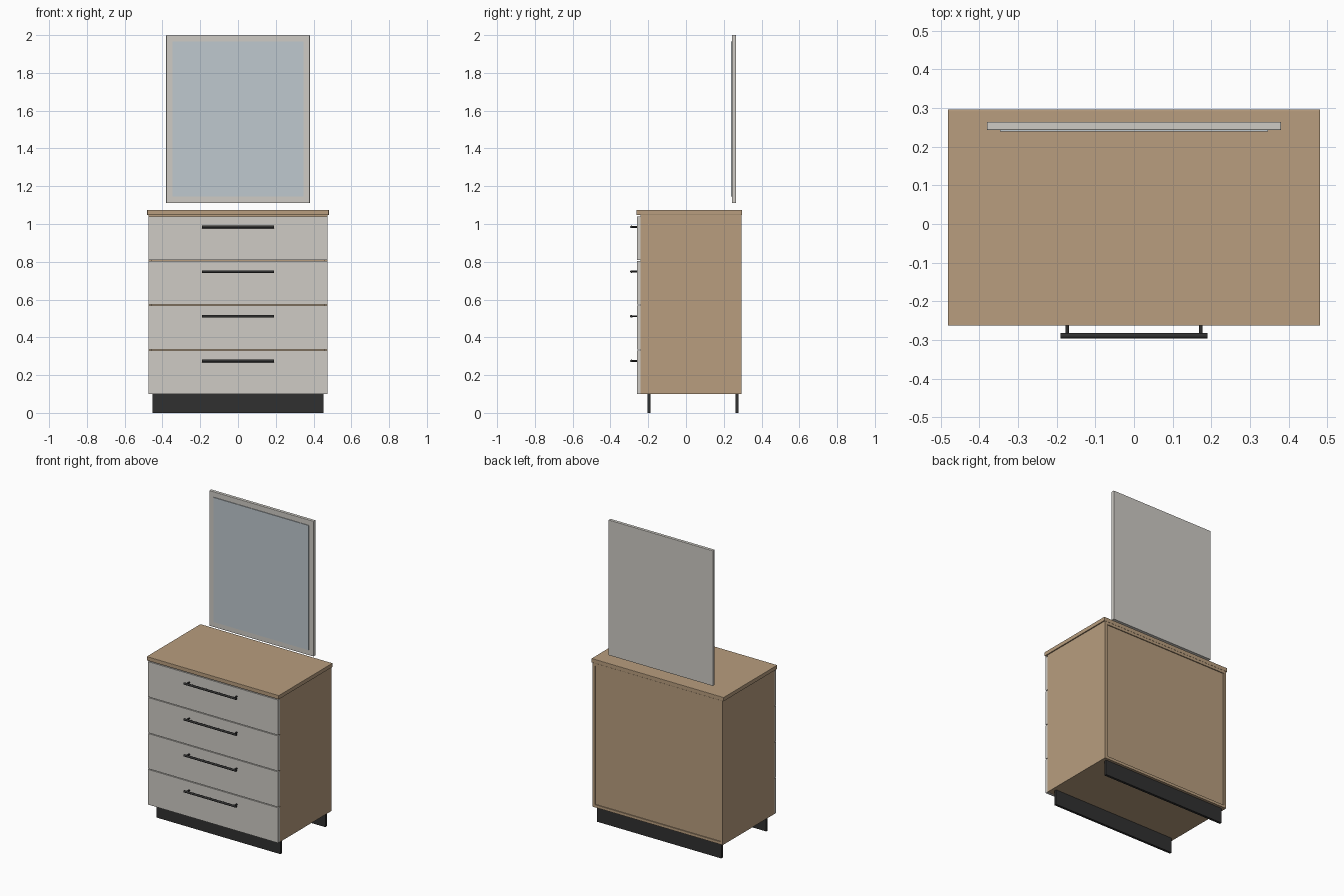
import bpy
from math import pi

if "Cube" in bpy.data.objects:
    bpy.data.objects.remove(bpy.data.objects["Cube"])


def material(name, rgb):
    m = bpy.data.materials.new(name)
    m.diffuse_color = (*rgb, 1)
    m.use_nodes = True
    m.node_tree.nodes["Principled BSDF"].inputs["Base Color"].default_value = m.diffuse_color
    return m


WOOD = material("oak", (0.48, 0.34, 0.21))
WHITE = material("warm_white", (0.62, 0.60, 0.56))
BLACK = material("black", (0.03, 0.03, 0.03))
GLASS = material("mirror_glass", (0.52, 0.58, 0.62))


def box(name, x, y, z, mat, bevel=0.0):
    """Box from (min, max) pairs, with an optional fine edge bevel."""
    bpy.ops.mesh.primitive_cube_add(size=1, location=[sum(p) / 2 for p in (x, y, z)])
    ob = bpy.context.object
    ob.name = name
    ob.scale = [p[1] - p[0] for p in (x, y, z)]
    bpy.ops.object.transform_apply(location=False, rotation=False, scale=True)
    ob.data.materials.append(mat)
    if bevel:
        mod = ob.modifiers.new("edge", 'BEVEL')
        mod.width = bevel
        mod.segments = 2
    return ob


def rod(name, loc, length, radius, rot, mat):
    bpy.ops.mesh.primitive_cylinder_add(vertices=20, radius=radius, depth=length,
                                        location=loc, rotation=rot)
    ob = bpy.context.object
    ob.name = name
    ob.data.materials.append(mat)
    bpy.ops.object.shade_smooth_by_angle()


W, T = 0.474, 0.018            # half width, board thickness
FRONT, BACK = -0.241, 0.295    # carcass depth
Z0, Z1 = 0.10, 1.048           # carcass height

# Carcass: two sides, bottom, upper board and recessed back
for side, s in (("left", -1), ("right", 1)):
    box(f"{side}_side", sorted((s * W, s * (W - T))), (FRONT, BACK), (Z0, Z1), WOOD)
inner = (-W + T, W - T)
box("bottom_board", inner, (FRONT, BACK), (Z0, Z0 + T), WOOD)
box("upper_board", inner, (FRONT, BACK), (Z1 - T, Z1), WOOD)
box("back_panel", inner, (BACK - 0.012, BACK - 0.006), (Z0 + T, Z1 - T), WOOD)

# Overhanging top
box("top", (-0.481, 0.481), (-0.263, 0.296), (Z1, 1.074), WOOD, 0.002)

# Plinth boards
for name, y in (("front_plinth", -0.196), ("back_plinth", 0.270)):
    box(name, (-0.452, 0.452), (y - 0.008, y + 0.008), (0, Z0), BLACK)

# Four drawers with bar handles
PITCH = 0.2365
for i in range(4):
    z = Z0 + i * PITCH
    n = i + 1
    box(f"drawer_front_{n}", (-W, W), (-0.259, FRONT - 0.001), (z, z + PITCH - 0.005), WHITE)
    hz = z + 0.175
    rod(f"handle_bar_{n}", (0, -0.289, hz), 0.38, 0.007, (0, pi / 2, 0), BLACK)
    for side, s in (("left", -1), ("right", 1)):
        rod(f"handle_post_{side}_{n}", (s * 0.173, -0.273, hz), 0.03, 0.0045,
            (pi / 2, 0, 0), BLACK)

# Wall mirror: backing panel with glass on its front
box("mirror_panel", (-0.38, 0.38), (0.243, 0.264), (1.11, 2.0), WHITE, 0.002)
box("mirror_glass", (-0.346, 0.346), (0.239, 0.245), (1.145, 1.965), GLASS)
